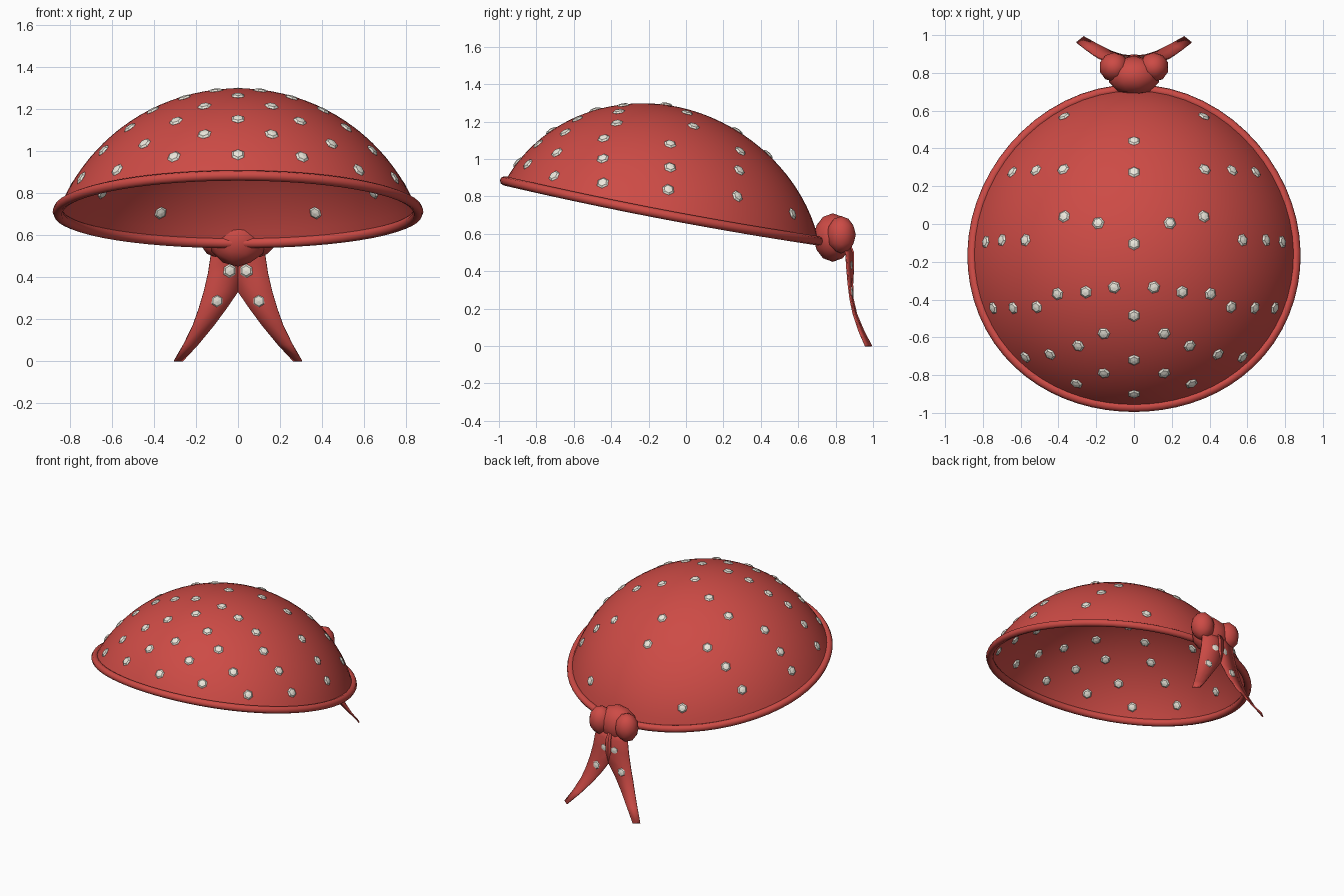
import bpy, bmesh, math
from mathutils import Vector, Matrix

if "Cube" in bpy.data.objects:
    bpy.data.objects.remove(bpy.data.objects["Cube"])

C = Vector((0, -0.232, 0.38))      # centre of the head form


def material(name, col):
    m = bpy.data.materials.new(name)
    m.diffuse_color = (*col, 1)
    m.use_nodes = True
    m.node_tree.nodes["Principled BSDF"].inputs["Base Color"].default_value = m.diffuse_color
    return m


RED = material("red_cloth", (0.61, 0.07, 0.06))
CREAM = material("cream_spot", (0.84, 0.81, 0.72))


def finish(bm, name, mat, smooth=True):
    bmesh.ops.recalc_face_normals(bm, faces=bm.faces)
    me = bpy.data.meshes.new(name)
    bm.to_mesh(me)
    bm.free()
    for p in me.polygons:
        p.use_smooth = smooth
    me.materials.append(mat)
    ob = bpy.data.objects.new(name, me)
    bpy.context.collection.objects.link(ob)
    return ob


def radius(u):
    # nearly spherical, drawn out towards the back and flattened at the front
    return 0.918 + (0.045 if u > 0 else -0.06) * u ** 4


def surface(az, th):
    d = Vector((math.sin(th) * math.cos(az), math.sin(th) * math.sin(az), math.cos(th)))
    return C + d * radius(d.y)


def rim_z(y):
    return 0.56 - 0.192 * (y - 0.72) - 0.018 * (1 - ((y + 0.13) / 0.85) ** 2)


def rim_angle(az):
    lo, hi = 0.3, 1.6
    for _ in range(40):
        mid = (lo + hi) / 2
        p = surface(az, mid)
        lo, hi = (mid, hi) if p.z > rim_z(p.y) else (lo, mid)
    return lo


# dome: rings from the crown down to the tilted rim
N, RINGS = 64, 20
bm = bmesh.new()
crown = bm.verts.new(surface(0, 0))
azs = [2 * math.pi * i / N for i in range(N)]
ends = [rim_angle(a) for a in azs]
rings = [[bm.verts.new(surface(a, e * k / RINGS)) for a, e in zip(azs, ends)]
         for k in range(1, RINGS + 1)]
for i in range(N):
    j = (i + 1) % N
    bm.faces.new((crown, rings[0][i], rings[0][j]))
    for r, s in zip(rings, rings[1:]):
        bm.faces.new((r[i], s[i], s[j], r[j]))
finish(bm, "cloth_dome", RED)

# rolled hem along the rim
cu = bpy.data.curves.new("rolled_hem", 'CURVE')
cu.dimensions = '3D'
cu.bevel_depth = 0.025
cu.bevel_resolution = 2
sp = cu.splines.new('POLY')
sp.points.add(N - 1)
sp.use_cyclic_u = True
for pt, a, e in zip(sp.points, azs, ends):
    p = surface(a, e)
    out = Vector((p.x, p.y + 0.13, 0)).normalized() * 0.004
    pt.co = (*(p + out), 1)
sp.use_smooth = True
cu.materials.append(RED)
bpy.context.collection.objects.link(bpy.data.objects.new("rolled_hem", cu))


def add_spot(bm, pos, normal, r=0.034):
    rot = normal.to_track_quat('Z', 'Y').to_matrix().to_4x4()
    bmesh.ops.create_uvsphere(
        bm, u_segments=6, v_segments=4, radius=1,
        matrix=Matrix.Translation(pos) @ rot @ Matrix.Diagonal((r, r, 0.012, 1)))


# spots on the dome, placed in plan and dropped onto the surface
centre_spots = [0.44, 0.275, -0.105, -0.485, -0.72, -0.9]
side_spots = [(.37, .57), (.375, .29), (.52, .285), (.645, .275), (.37, .04), (.19, .005),
              (.575, -.085), (.70, -.085), (.785, -.095), (.105, -.335), (.255, -.36),
              (.405, -.37), (.515, -.44), (.64, -.445), (.745, -.445), (.16, -.58),
              (.295, -.645), (.445, -.69), (.575, -.705), (.16, -.79), (.305, -.845)]
plan = [(0, y) for y in centre_spots] + [(s * x, y) for x, y in side_spots for s in (-1, 1)]
bm = bmesh.new()
for x, y in plan:
    dy, R = y - C.y, 0.92
    for _ in range(20):
        R = radius(dy / R)
    d = Vector((x, dy, math.sqrt(max(R * R - x * x - dy * dy, 0.001))))
    add_spot(bm, C + d, d.normalized())
finish(bm, "dome_spots", CREAM, False)


# knot: a central ball and two side lobes
def ball(name, pos, size):
    bm = bmesh.new()
    bmesh.ops.create_icosphere(bm, subdivisions=2, radius=1,
                               matrix=Matrix.Translation(pos) @ Matrix.Diagonal((*size, 1)))
    finish(bm, name, RED)


ball("knot_centre", (0, 0.785, 0.58), (0.14, 0.105, 0.13))
for s, side in ((-1, "left"), (1, "right")):
    ball("knot_lobe_" + side, (s * 0.105, 0.83, 0.595), (0.08, 0.078, 0.10))

# hanging tails: z, inner x, outer x, inner y, outer y
TAIL = [(0.56, -0.01, 0.105, 0.87, 0.84), (0.50, -0.02, 0.13, 0.895, 0.855),
        (0.42, -0.02, 0.142, 0.895, 0.86), (0.33, 0.0, 0.163, 0.89, 0.868),
        (0.25, 0.055, 0.187, 0.893, 0.878), (0.17, 0.115, 0.215, 0.912, 0.895),
        (0.08, 0.19, 0.258, 0.95, 0.925), (0.0, 0.265, 0.304, 0.992, 0.96)]
for s, side in ((-1, "left"), (1, "right")):
    bm = bmesh.new()
    rows = []
    for z, xi, xo, yi, yo in TAIL:
        rows.append([bm.verts.new((s * (xi + (xo - xi) * t), yi + (yo - yi) * t, z))
                     for t in (0, 0.5, 1)])
    for a, b in zip(rows, rows[1:]):
        for k in range(2):
            bm.faces.new((a[k], a[k + 1], b[k + 1], b[k]))
    ob = finish(bm, "tail_" + side, RED)
    mod = ob.modifiers.new("thickness", 'SOLIDIFY')
    mod.thickness = 0.008
    mod.offset = 0

# spots on the tails
bm = bmesh.new()
for s in (-1, 1):
    add_spot(bm, Vector((s * 0.04, 0.878, 0.43)), Vector((s * 0.2, 1, 0)))
    add_spot(bm, Vector((s * 0.10, 0.883, 0.287)), Vector((s * 0.12, 1, 0.1)))
finish(bm, "tail_spots", CREAM, False)
